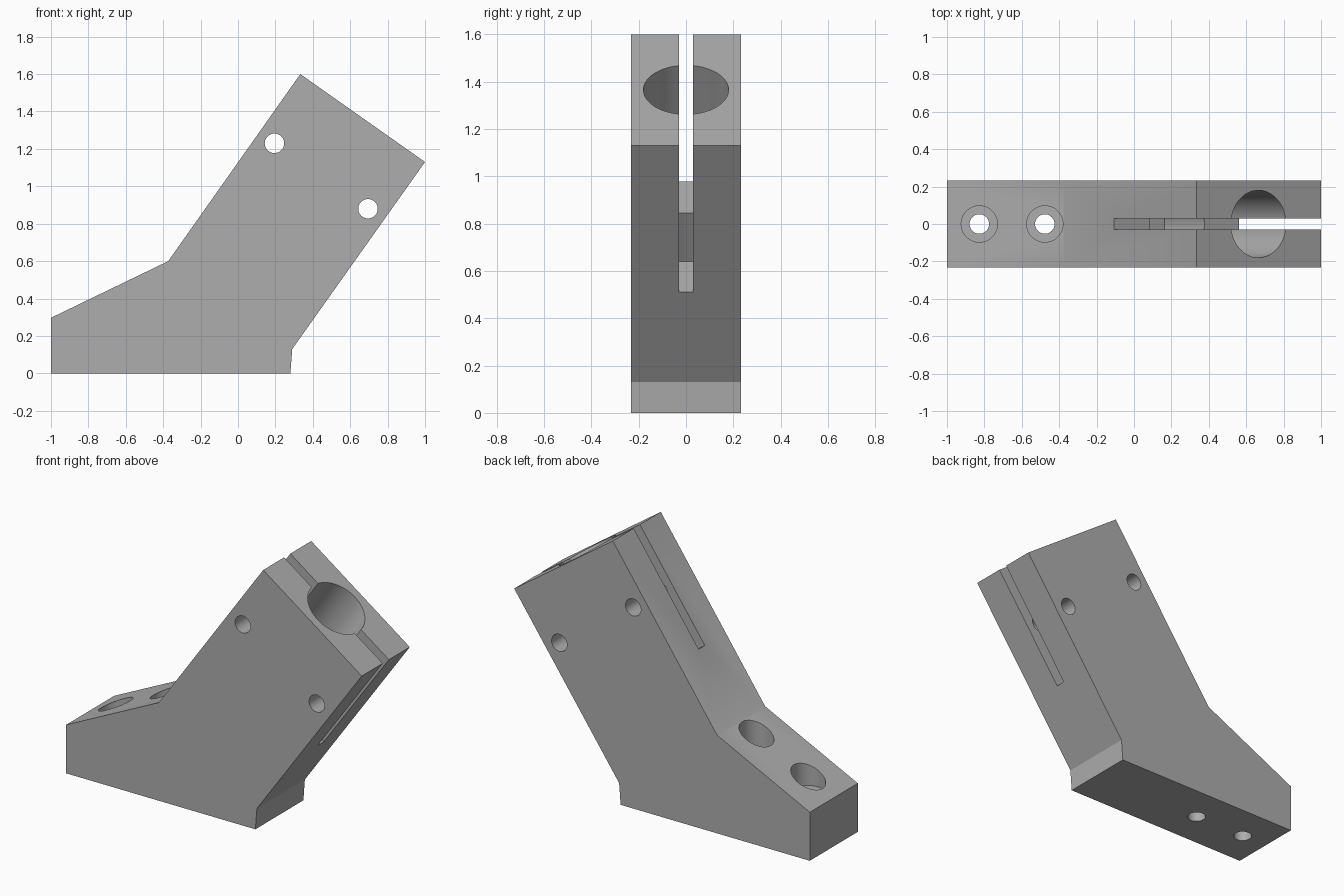
import bpy, bmesh, math
from mathutils import Vector, Matrix

cube = bpy.data.objects.get("Cube")
if cube:
    bpy.data.objects.remove(cube, do_unlink=True)

grey = bpy.data.materials.new("plain grey")
grey.use_nodes = True
colour = (0.42, 0.42, 0.42, 1)
grey.diffuse_color = colour
grey.node_tree.nodes["Principled BSDF"].inputs["Base Color"].default_value = colour

HALF = 0.232                      # half thickness of the bracket
TILT = math.radians(35)           # lean of the arm from vertical
TOP = Vector((0.665, 0, 1.365))   # centre of the arm's end face
AXIS = Vector((math.sin(TILT), 0, math.cos(TILT)))


def make_object(name, bm):
    bmesh.ops.recalc_face_normals(bm, faces=bm.faces)
    mesh = bpy.data.meshes.new(name)
    bm.to_mesh(mesh)
    bm.free()
    mesh.materials.append(grey)
    obj = bpy.data.objects.new(name, mesh)
    bpy.context.collection.objects.link(obj)
    return obj


def cylinder(name, start, end, radius):
    """Round cutter between two points."""
    start, end = Vector(start), Vector(end)
    along = end - start
    bm = bmesh.new()
    turn = along.to_track_quat('Z', 'Y').to_matrix().to_4x4()
    bmesh.ops.create_cone(bm, cap_ends=True, segments=64, radius1=radius,
                          radius2=radius, depth=along.length,
                          matrix=Matrix.Translation((start + end) / 2) @ turn)
    return make_object(name, bm)


def box(name, centre, size, tilt):
    bm = bmesh.new()
    bmesh.ops.create_cube(bm, size=1, matrix=Matrix.Translation(centre)
                          @ Matrix.Rotation(tilt, 4, 'Y') @ Matrix.Diagonal((*size, 1)))
    return make_object(name, bm)


# Side profile of foot and leaning arm, extruded through the thickness
profile = [(-1, 0), (0.28, 0), (0.29, 0.13), (1, 1.13),
           (0.333, 1.6), (-0.373, 0.6), (-1, 0.297)]
bm = bmesh.new()
face = bm.faces.new([bm.verts.new((x, -HALF, z)) for x, z in profile])
side = bmesh.ops.extrude_face_region(bm, geom=[face])["geom"]
bmesh.ops.translate(bm, vec=(0, 2 * HALF, 0),
                    verts=[v for v in side if isinstance(v, bmesh.types.BMVert)])
bracket = make_object("clamp_bracket", bm)

# Blind bore down the arm and the clamping slot across it
cutters = [
    cylinder("bore_cutter", TOP - AXIS * 1.13, TOP + AXIS * 0.2, 0.18),
    box("slot_cutter", TOP - AXIS * 0.28, (1.2, 0.06, 0.96), TILT),
]
# Clamp screw holes through the arm
for x, z in [(0.195, 1.23), (0.695, 0.88)]:
    cutters.append(cylinder("screw_cutter", (x, -0.5, z), (x, 0.5, z), 0.052))
# Counterbored mounting holes in the foot
for x in (-0.827, -0.477):
    cutters.append(cylinder("mount_cutter", (x, 0, -0.2), (x, 0, 0.8), 0.052))
    cutters.append(cylinder("counterbore_cutter", (x, 0, 0.28), (x, 0, 0.8), 0.097))

bpy.context.view_layer.objects.active = bracket
for cutter in cutters:
    cut = bracket.modifiers.new(cutter.name, 'BOOLEAN')
    cut.operation = 'DIFFERENCE'
    cut.solver = 'EXACT'
    cut.object = cutter
    bpy.ops.object.modifier_apply(modifier=cut.name)
    bpy.data.objects.remove(cutter, do_unlink=True)

bpy.ops.object.select_all(action='DESELECT')
bracket.select_set(True)
bpy.ops.object.shade_smooth_by_angle(angle=math.radians(30))
